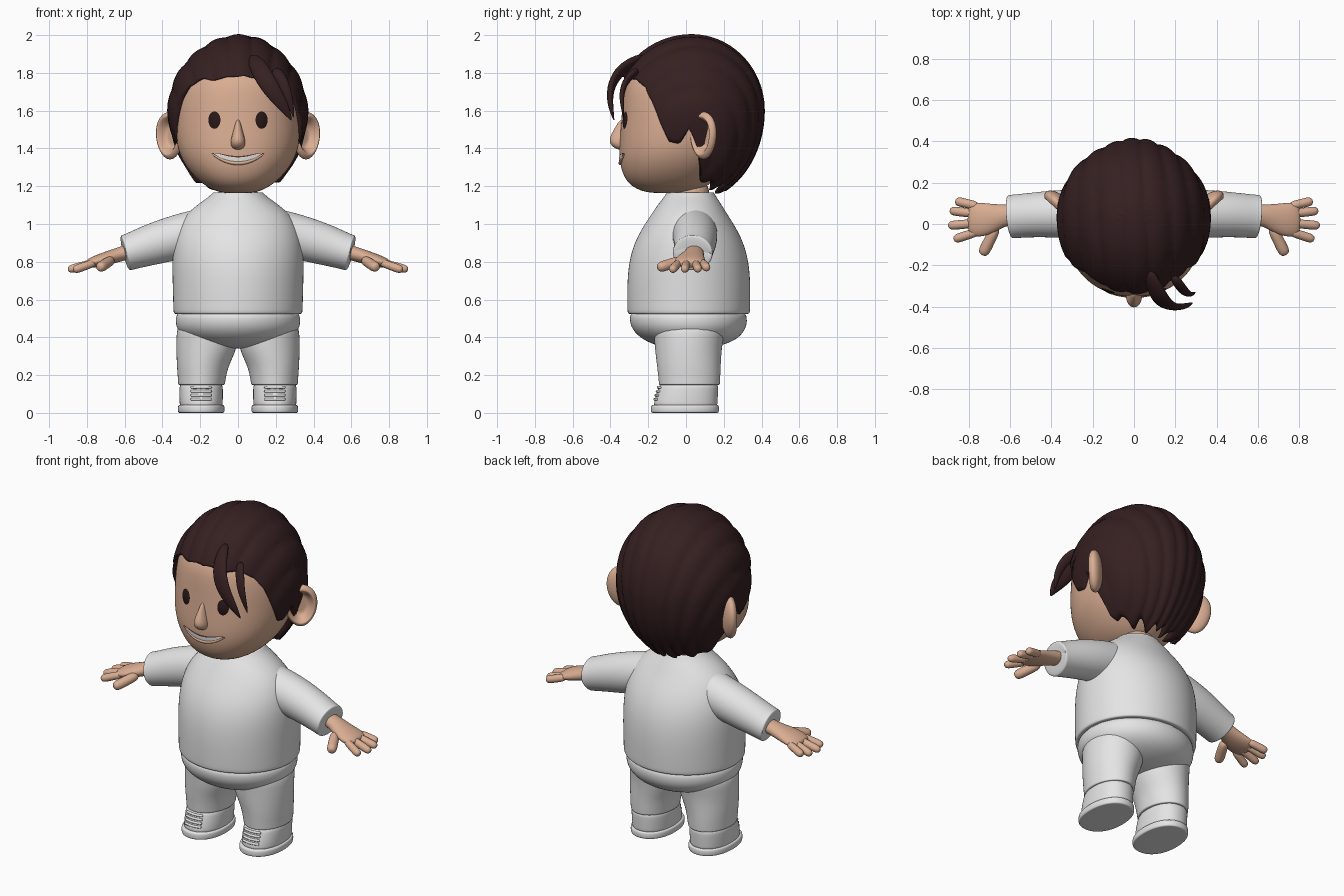
import bpy, bmesh
from math import sin, cos, pi, acos, atan2, radians
from mathutils import Vector
from mathutils.bvhtree import BVHTree

cube = bpy.data.objects.get("Cube")
if cube:
    bpy.data.objects.remove(cube)


def material(name, rgb):
    m = bpy.data.materials.new(name)
    m.use_nodes = True
    m.diffuse_color = (*rgb, 1)
    m.node_tree.nodes["Principled BSDF"].inputs["Base Color"].default_value = (*rgb, 1)
    return m


SKIN = material("skin", (0.70, 0.42, 0.29))
CLOTH = material("white_cloth", (0.78, 0.78, 0.78))
HAIR = material("dark_brown_hair", (0.036, 0.014, 0.015))
EYE = material("eye_brown", (0.022, 0.009, 0.009))
MOUTH = material("mouth_dark", (0.12, 0.045, 0.035))
TEETH = material("teeth_white", (0.8, 0.8, 0.78))
SEGS = 24


def finish(name, bm, mat, mirror=False, subsurf=2):
    me = bpy.data.meshes.new(name)
    bm.to_mesh(me)
    bm.free()
    me.materials.append(mat)
    for p in me.polygons:
        p.use_smooth = True
    ob = bpy.data.objects.new(name, me)
    bpy.context.scene.collection.objects.link(ob)
    if mirror:
        ob.modifiers.new("mirror", 'MIRROR').use_mirror_merge = False
    if subsurf:
        s = ob.modifiers.new("smooth", 'SUBSURF')
        s.levels = s.render_levels = subsurf
    return ob


def add_loft(bm, rings, cap_start=True, cap_end=True):
    """Skin a list of closed rings of points."""
    rows = [[bm.verts.new(p) for p in ring] for ring in rings]
    n = len(rows[0])
    for a, b in zip(rows, rows[1:]):
        for i in range(n):
            j = (i + 1) % n
            bm.faces.new((a[i], a[j], b[j], b[i]))
    if cap_start:
        bm.faces.new(rows[0])
    if cap_end:
        bm.faces.new(rows[-1])
    bmesh.ops.recalc_face_normals(bm, faces=bm.faces)


def stack(name, mat, rows, cx=0, power=2.0, mirror=False):
    """Loft of level sections: (z, half width, front y, back y, optional centre x)."""
    def sq(v):
        return (1 if v > 0 else -1) * abs(v) ** (2 / power)
    rings = []
    for z, rx, yf, yb, *c in rows:
        x0 = c[0] if c else cx
        angles = [2 * pi * i / SEGS for i in range(SEGS)]
        rings.append([(x0 + rx * sq(cos(a)), (yf + yb) / 2 + (yb - yf) / 2 * sq(sin(a)), z)
                      for a in angles])
    bm = bmesh.new()
    add_loft(bm, rings)
    return finish(name, bm, mat, mirror)


def add_tube(bm, points, radii, n=16):
    """Tube with an elliptical section: (radius towards y, radius across)."""
    pts = [Vector(p) for p in points]
    rings = []
    for i, p in enumerate(pts):
        d = pts[min(i + 1, len(pts) - 1)] - pts[max(i - 1, 0)]
        d.normalize()
        side = Vector((0, 1, 0))
        side = (side - d * side.dot(d)).normalized()
        up = d.cross(side)
        a, b = radii[i]
        rings.append([p + side * a * cos(2 * pi * k / n) + up * b * sin(2 * pi * k / n)
                      for k in range(n)])
    add_loft(bm, rings)


def add_finger(bm, start, end, r):
    a, b = Vector(start), Vector(end)
    steps = ((0, 1), (.5, 1), (.8, 1.05), (.93, .9), (1, .45))
    add_tube(bm, [a.lerp(b, t) for t, _ in steps], [(r * s, r * s) for _, s in steps], 10)


# Trousers: rounded seat and two legs
stack("trouser_seat", CLOTH, [
    (.56, .32, -.29, .31), (.50, .335, -.305, .33), (.44, .33, -.29, .32),
    (.385, .27, -.23, .27), (.35, .17, -.14, .17), (.34, .06, -.05, .08)])
stack("trouser_legs", CLOTH, [
    (.50, .155, -.18, .22, .165), (.40, .165, -.17, .20, .163), (.33, .160, -.165, .19, .168),
    (.25, .138, -.155, .185, .187), (.19, .129, -.148, .183, .191), (.155, .125, -.145, .181, .193),
    (.148, .124, -.144, .18, .193), (.147, .105, -.13, .165, .193)], mirror=True)

# Shoes: upper, sole and laces
stack("shoe_uppers", CLOTH, [
    (.02, .112, -.17, .165), (.05, .115, -.172, .168), (.09, .116, -.162, .17),
    (.13, .116, -.148, .172), (.17, .112, -.135, .17)], cx=.195, power=2.2, mirror=True)
stack("shoe_soles", CLOTH, [
    (0, .11, -.17, .16), (0, .119, -.182, .17), (.006, .125, -.188, .177), (.032, .125, -.188, .177),
    (.042, .121, -.184, .173), (.044, .10, -.16, .15)], cx=.195, power=2.2, mirror=True)
bm = bmesh.new()
for k in range(4):
    z, y = .072 + .021 * k, -.170 + .006 * k
    path = [(.195 + s * .055, y + .017 * s * s, z) for s in (-1, -.9, 0, .9, 1)]
    add_tube(bm, path, [(.008, .008)] * 5, 8)
finish("shoe_laces", bm, CLOTH, True, 1)

# Sweater body with hem and collar
stack("sweater_body", CLOTH, [
    (.53, .30, -.27, .29), (.522, .335, -.303, .332), (.528, .345, -.313, .342), (.56, .346, -.314, .343),
    (.70, .350, -.315, .345), (.82, .352, -.302, .332), (.92, .342, -.268, .300), (1.0, .313, -.220, .255),
    (1.06, .270, -.180, .215), (1.11, .205, -.145, .185), (1.15, .148, -.112, .157),
    (1.168, .134, -.104, .150), (1.170, .118, -.09, .135), (1.13, .11, -.08, .12)])

# Sleeves with open cuffs
bm = bmesh.new()
add_tube(bm, [(.08, .04, .975), (.22, .045, .955), (.36, .05, .92), (.48, .045, .885), (.575, .037, .852),
              (.592, .036, .848), (.602, .035, .845), (.600, .035, .846), (.55, .036, .86)],
         [(.12, .125), (.122, .124), (.117, .118), (.109, .108), (.106, .096),
          (.107, .097), (.105, .095), (.088, .08), (.082, .075)], SEGS)
finish("sweater_sleeves", bm, CLOTH, True)

# Hands: palm, four fingers and thumb
bm = bmesh.new()
add_tube(bm, [(.52, .045, .868), (.62, .045, .842), (.68, .03, .822), (.74, .02, .805),
              (.785, .022, .792), (.805, .022, .786)],
         [(.05, .042), (.05, .039), (.07, .038), (.086, .034), (.082, .027), (.06, .016)])
for y0, tip in ((.085, (.865, .112, .765)), (.048, (.892, .065, .758)),
                (.005, (.90, -.008, .757)), (-.035, (.872, -.075, .755))):
    add_finger(bm, (.75, y0, .799), tip, .023)
add_finger(bm, (.665, -.01, .812), (.735, -.15, .767), .029)
finish("hands", bm, SKIN, True)

# Head, neck and nose
stack("neck", SKIN, [(1.08, .105, -.075, .125), (1.12, .105, -.075, .125), (1.24, .105, -.075, .125)])
head = stack("head", SKIN, [
    (1.163, .05, -.14, -.02), (1.168, .11, -.23, .06), (1.21, .19, -.308, .13), (1.28, .262, -.345, .20),
    (1.36, .311, -.357, .25), (1.45, .333, -.354, .29), (1.55, .336, -.345, .30), (1.66, .330, -.338, .30),
    (1.76, .300, -.325, .28), (1.84, .24, -.26, .22), (1.89, .13, -.14, .12), (1.90, .04, -.04, .04)],
    power=2.15)
stack("nose", SKIN, [
    (1.392, .012, -.35, -.30), (1.400, .030, -.378, -.30), (1.425, .041, -.404, -.30),
    (1.455, .036, -.406, -.30), (1.495, .024, -.385, -.30), (1.535, .015, -.362, -.30), (1.555, .006, -.345, -.3)])

# Ears: rounded discs turned outward and forward, with a hollow
bm = bmesh.new()
bmesh.ops.create_uvsphere(bm, u_segments=32, v_segments=24, radius=1)
out = Vector((sin(radians(42)), -cos(radians(42)), 0))
along = Vector((cos(radians(42)), sin(radians(42)), 0))
for v in bm.verts:
    x, y, n = v.co
    r = (x * x + y * y) ** .5
    if n > 0 and r < .78:
        n = .62 - 1.1 * min(1, (.78 - r) / .3)
    width = .092 + .012 * y
    v.co = Vector((.36, .092, 1.468)) + along * x * width + out * n * .045 + Vector((0, 0, y * .127))
finish("ears", bm, SKIN, True, 1)

# Face details laid on the head surface
bpy.context.view_layer.update()
tree = BVHTree.FromObject(head, bpy.context.evaluated_depsgraph_get())


def on_face(x, z, lift):
    hit = tree.ray_cast(Vector((x, -2, z)), Vector((0, 1, 0)))[0]
    return Vector((x, hit.y - lift, z))


def patch(name, mat, fn, nu, nv):
    bm = bmesh.new()
    g = [[bm.verts.new(on_face(*fn(i / nu, j / nv))) for j in range(nv + 1)] for i in range(nu + 1)]
    for i in range(nu):
        for j in range(nv):
            bm.faces.new((g[i][j], g[i + 1][j], g[i + 1][j + 1], g[i][j + 1]))
    bmesh.ops.remove_doubles(bm, verts=bm.verts, dist=1e-5)
    bm.normal_update()
    if sum(f.normal.y for f in bm.faces) > 0:
        bmesh.ops.reverse_faces(bm, faces=bm.faces)
    return finish(name, bm, mat, subsurf=0)


def eye(side):
    def fn(u, v):
        return (side * .125 + .032 * v * cos(2 * pi * u), 1.55 + .046 * v * sin(2 * pi * u),
                .009 * (1 - v * v) + .0005)
    return fn


def smile(width, top, bottom, lift):
    def fn(u, v):
        s = 2 * u - 1
        open_ = 1 - s ** 4
        return (width * s, 1.338 + .038 * s * s + open_ * (bottom + (top - bottom) * v), lift)
    return fn


patch("left_eye", EYE, eye(1), 32, 8)
patch("right_eye", EYE, eye(-1), 32, 8)
patch("mouth_opening", MOUTH, smile(.142, .022, -.014, .002), 32, 4)
patch("teeth", TEETH, smile(.130, .015, -.011, .005), 32, 4)
bm = bmesh.new()
lip = [on_face(.14 * s, 1.322 + .052 * s * s, 0) for s in [k / 8 - 1 for k in range(17)]]
add_tube(bm, lip, [(.004 + .008 * (1 - (k / 8 - 1) ** 2),) * 2 for k in range(17)], 8)
finish("lower_lip", bm, SKIN, subsurf=1)

# Hair cap: dome cut along a hairline, combed into front-to-back ridges
HAIRLINE = [(0, 1.775), (34, 1.765), (50, 1.73), (58, 1.66), (66, 1.53), (72, 1.435), (80, 1.43),
            (88, 1.51), (94, 1.42), (101, 1.26), (122, 1.20), (181, 1.185)]


def hairline(deg):
    for (a, za), (b, zb) in zip(HAIRLINE, HAIRLINE[1:]):
        if a <= deg <= b:
            z = za + (zb - za) * (deg - a) / (b - a)
            return z + (.022 * sin(radians(deg * 13)) if deg > 101 else .006 * sin(radians(deg * 12)))


def hair_point(theta, t, scale):
    zc, up, down = 1.6, .395, .47
    zh = hairline(abs(theta) * 180 / pi)
    p = t * acos((zh - zc) / (up if zh > zc else down))
    z = zc + cos(p) * (up if p < pi / 2 else down)
    x = .365 * sin(p) * sin(theta)
    y = -(.405 if abs(theta) < pi / 2 else .378) * sin(p) * cos(theta)
    phi = atan2(x, z - .7) + .02 * sin(3 * y)
    ridge = .030 * abs(cos(33 * phi)) ** .7 + .012 * sin(15 * phi + 1) - .015
    k = (1 + ridge) * scale
    return (x * k, .03 + y * k, zc + (z - zc) * (1 + ridge))


COLS, ROWS = 160, 36
path = [(max(.01, i / ROWS), 1) for i in range(ROWS + 1)] + [(1, .93), (1, .86), (.9, .86), (.6, .86)]
bm = bmesh.new()
add_loft(bm, [[hair_point(-pi + 2 * pi * c / COLS, t, s) for c in range(COLS)] for t, s in path],
         cap_end=False)
finish("hair_cap", bm, HAIR, subsurf=0)

# Loose fringe locks
bm = bmesh.new()
add_tube(bm, [(.07, -.22, 1.89), (.11, -.335, 1.83), (.15, -.39, 1.755), (.20, -.405, 1.68),
              (.25, -.397, 1.61), (.285, -.38, 1.545)],
         [(.02, .03), (.026, .05), (.022, .05), (.018, .042), (.013, .026), (.002, .003)])
add_tube(bm, [(.19, -.25, 1.82), (.235, -.32, 1.765), (.262, -.342, 1.69), (.28, -.338, 1.63), (.296, -.33, 1.56)],
         [(.02, .03), (.018, .03), (.014, .024), (.01, .016), (.002, .003)])
finish("fringe_locks", bm, HAIR)
